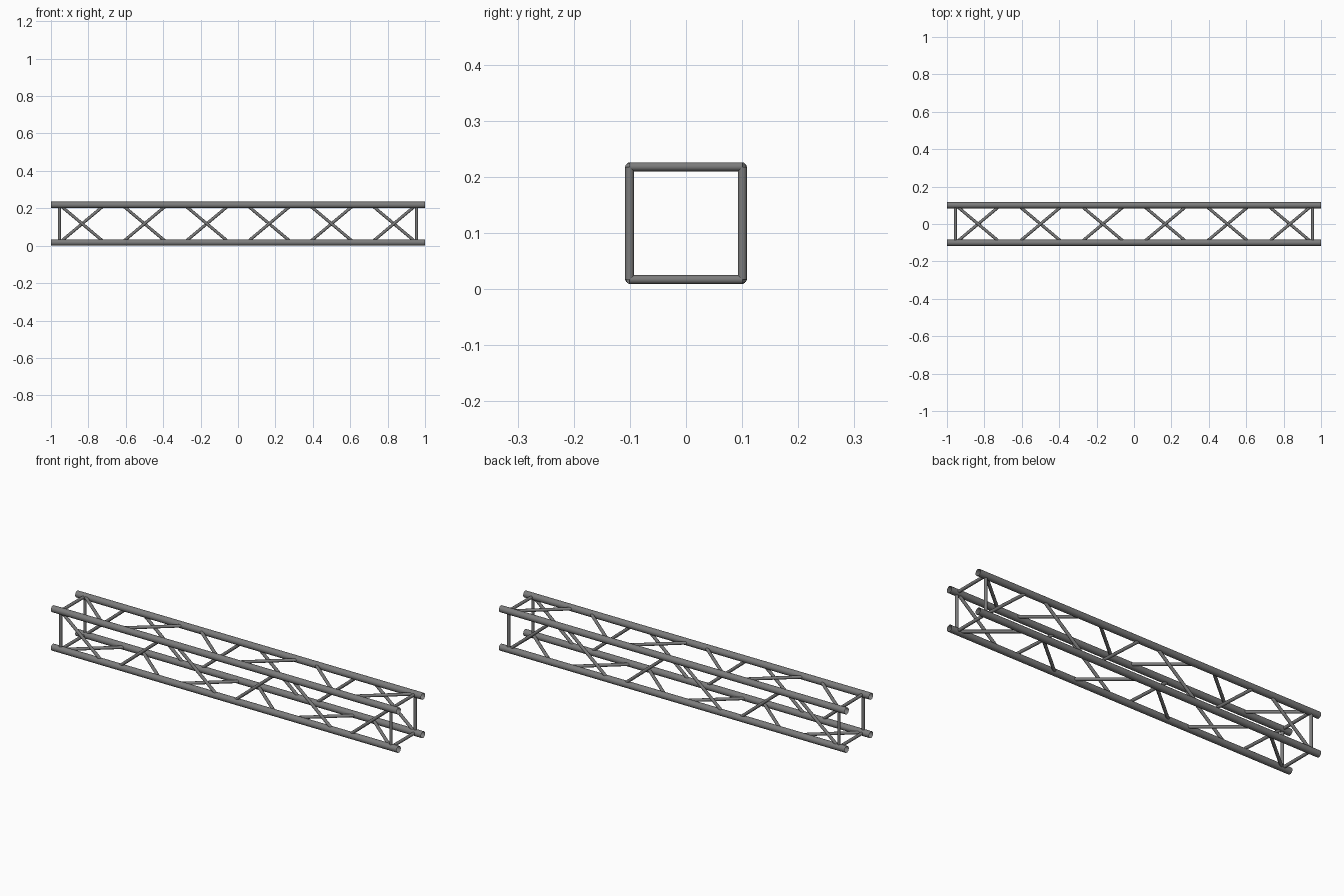
import bpy
import math
from mathutils import Vector

cube = bpy.data.objects.get("Cube")
if cube:
    bpy.data.objects.remove(cube, do_unlink=True)

HALF = 0.1005      # half spacing of the main tubes
TUBE_R = 0.017
BRACE_R = 0.008
MID_Z = HALF + TUBE_R
END_X = 0.955
BAYS = 6
REACH = 0.12       # half length of a diagonal along the truss

steel = bpy.data.materials.new("grey steel")
steel.use_nodes = True
colour = (0.2, 0.2, 0.2, 1)
steel.diffuse_color = colour
steel.node_tree.nodes["Principled BSDF"].inputs["Base Color"].default_value = colour


def tube(name, a, b, radius, sides, fill):
    """Round tube between two points."""
    a, b = Vector(a), Vector(b)
    axis = b - a
    bpy.ops.mesh.primitive_cylinder_add(
        vertices=sides, radius=radius, depth=axis.length,
        end_fill_type=fill, location=(a + b) / 2,
        rotation=axis.to_track_quat('Z', 'Y').to_euler())
    obj = bpy.context.object
    obj.name = name
    obj.data.materials.append(steel)
    bpy.ops.object.shade_smooth_by_angle(angle=math.radians(40))


# Corners in order around the section: each side joins one corner to the next
corners = [(-HALF, MID_Z - HALF), (-HALF, MID_Z + HALF),
           (HALF, MID_Z + HALF), (HALF, MID_Z - HALF)]
sides = ["front", "top", "back", "bottom"]

# Open-ended main tubes
for name, c in zip(["lower_front", "upper_front", "upper_back", "lower_back"], corners):
    tube(name + "_main_tube", (-1, *c), (1, *c), TUBE_R, 24, 'NOTHING')

for i, side in enumerate(sides):
    c, d = corners[i], corners[(i + 1) % 4]
    # Square end frames
    for end, x in (("right", -END_X), ("left", END_X)):
        tube(f"{side}_{end}_end_strut", (x, *c), (x, *d), BRACE_R, 16, 'NGON')
    # Zigzag diagonals, opposite sides crossing each other
    for bay in range(BAYS):
        x = -1 + (2 * bay + 1) / BAYS
        start, stop = (d, c) if bay % 2 == 0 else (c, d)
        tube(f"{side}_diagonal_{bay + 1}", (x - REACH, *start),
             (x + REACH, *stop), BRACE_R, 16, 'NGON')
